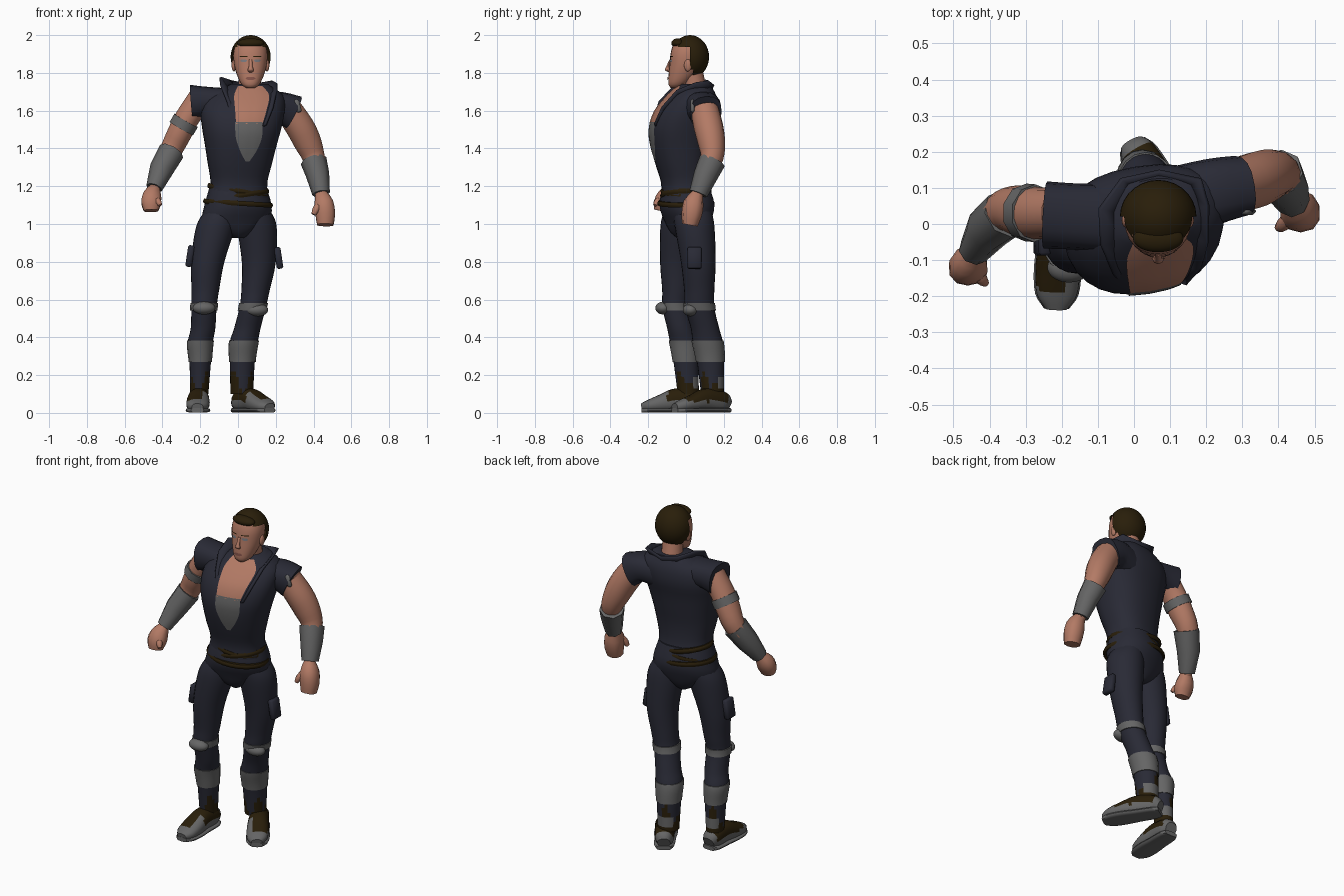
import bpy, bmesh, math
from mathutils import Vector
from mathutils.bvhtree import BVHTree

cube = bpy.data.objects.get("Cube")
if cube:
    bpy.data.objects.remove(cube)


def material(name, *rgb):
    m = bpy.data.materials.new(name)
    m.use_nodes = True
    m.diffuse_color = (*rgb, 1)
    m.node_tree.nodes["Principled BSDF"].inputs["Base Color"].default_value = (*rgb, 1)
    return m


NAVY = material("navy cloth", .022, .023, .036)
SKIN = material("skin", .45, .195, .13)
GREY = material("grey leather", .13, .13, .13)
BROWN = material("dark brown", .022, .013, .003)
LIP = material("lips", .24, .09, .07)
EYE = material("eye", .2, .2, .22)


def finish(name, bm, mats, smooth=True, rule=None):
    bmesh.ops.recalc_face_normals(bm, faces=bm.faces)
    for f in bm.faces:
        f.smooth = smooth
        if rule:
            f.material_index = rule(f.calc_center_median())
    me = bpy.data.meshes.new(name)
    bm.to_mesh(me)
    bm.free()
    me.set_sharp_from_angle(angle=math.radians(50))
    for m in mats:
        me.materials.append(m)
    ob = bpy.data.objects.new(name, me)
    bpy.context.collection.objects.link(ob)
    return ob


def refine(rings, steps):
    """Catmull-Rom interpolation between cross-sections."""
    r = [Vector(q) for q in rings]
    r = [r[0] * 2 - r[1]] + r + [r[-1] * 2 - r[-2]]
    out = []
    for a, b, c, d in zip(r, r[1:], r[2:], r[3:]):
        for i in range(steps):
            t = i / steps
            out.append(b + ((c - a) * t + (a * 2 - b * 5 + c * 4 - d) * t**2
                            + (b * 3 - a - c * 3 + d) * t**3) / 2)
    return out + [r[-2]]


def tube(name, rings, *mats, ref=(1, 0, 0), flat=False, sides=16, steps=3,
         power=1, smooth=True, rule=None):
    """Skin elliptical cross-sections (x, y, z, half width, half depth)."""
    rings = refine(rings, steps)
    bm = bmesh.new()
    loops = []
    for i, q in enumerate(rings):
        before, after = rings[max(i - 1, 0)], rings[min(i + 1, len(rings) - 1)]
        t = Vector((0, 0, 1)) if flat else Vector((after - before)[:3]).normalized()
        u = Vector(ref)
        u = (u - t * u.dot(t)).normalized()
        v = t.cross(u)
        loop = []
        for k in range(sides):
            a = math.tau * k / sides
            c, s = (math.copysign(abs(w)**power, w) for w in (math.cos(a), math.sin(a)))
            loop.append(bm.verts.new(Vector(q[:3]) + u * c * q[3] + v * s * q[4]))
        loops.append(loop)
    for a, b in zip(loops, loops[1:]):
        for k in range(sides):
            j = (k + 1) % sides
            bm.faces.new((a[k], a[j], b[j], b[k]))
    bm.faces.new(loops[0])
    bm.faces.new(loops[-1])
    return finish(name, bm, mats, smooth, rule)


def blob(name, mat, centre, size, bare=None):
    """Ellipsoid, optionally without the faces for which bare(centre) holds."""
    bm = bmesh.new()
    bmesh.ops.create_uvsphere(bm, u_segments=28, v_segments=20, radius=1)
    bmesh.ops.scale(bm, vec=size, verts=bm.verts)
    bmesh.ops.translate(bm, vec=centre, verts=bm.verts)
    if bare:
        gone = [f for f in bm.faces if bare(f.calc_center_median())]
        bmesh.ops.delete(bm, geom=gone, context='FACES')
    return finish(name, bm, [mat])


def box(name, mat, centre, size, tilt=0):
    bm = bmesh.new()
    bmesh.ops.create_cube(bm, size=1)
    bmesh.ops.scale(bm, vec=size, verts=bm.verts)
    bmesh.ops.bevel(bm, geom=bm.edges[:], offset=.008, segments=1, affect='EDGES')
    ob = finish(name, bm, [mat], smooth=False)
    ob.location = centre
    ob.rotation_euler.y = tilt
    return ob


def sheet(bm, rows):
    grid = [[bm.verts.new(p) for p in row] for row in rows]
    for a, b in zip(grid, grid[1:]):
        for k in range(len(a) - 1):
            bm.faces.new((a[k], a[k + 1], b[k + 1], b[k]))


def drape(name, target, mat, rows, lift=.004):
    """Thin patch laid on the front of a part; rows are (z, left x, right x)."""
    me = target.data
    tree = BVHTree.FromPolygons([v.co for v in me.vertices], [p.vertices for p in me.polygons])
    out = []
    for z, x0, x1 in refine(rows, 4):
        row = []
        for k in range(9):
            x = x0 + (x1 - x0) * k / 8
            hit = tree.ray_cast(Vector((x, -1, z)), Vector((0, 1, 0)))[0]
            row.append((x, (hit.y if hit else 0) - lift, z))
        out.append(row)
    bm = bmesh.new()
    sheet(bm, out)
    return finish(name, bm, [mat])


def band(name, mat, rings, low, high, grow):
    """Cuff that follows a limb between two heights."""
    part = [q for q in refine(rings, 12) if low <= q[2] <= high]
    tube(name, [(*q[:3], q[3] + grow, q[4] + grow) for q in part], mat, flat=True, steps=1)


# Torso and hips
torso = tube("vest", [(0, 0, 1.14, .16, .13), (.005, -.01, 1.22, .15, .12),
                      (.01, -.025, 1.32, .17, .135), (.015, -.03, 1.42, .19, .155),
                      (.02, -.025, 1.51, .21, .165), (.025, 0, 1.6, .222, .16),
                      (.04, .03, 1.68, .2, .125), (.06, .045, 1.74, .1, .08)],
             NAVY, flat=True, ref=(1, .16, 0), sides=28, power=.85)
tube("trouser_seat", [(0, 0, 1.2, .15, .12), (0, .005, 1.1, .178, .14),
                      (-.01, .008, 1.02, .18, .115), (-.01, .008, .96, .1, .09), (-.005, .01, .925, .03, .06)],
     NAVY, flat=True, ref=(1, .3, 0), sides=24, power=.9)
drape("bare_chest", torso, SKIN, [(1.73, .0, .13), (1.68, -.02, .165), (1.6, -.015, .15), (1.53, -.01, .13)])
drape("chest_panel", torso, GREY, [(1.54, -.015, .13), (1.46, -.012, .127), (1.39, .01, .1), (1.33, .04, .06)])

# Standing collar with open lapels: (inner edge, outer edge)
bm = bmesh.new()
sheet(bm, [((-.01, -.17, 1.52), (-.025, -.18, 1.53)), ((-.02, -.13, 1.62), (-.05, -.145, 1.65)),
           ((-.03, -.05, 1.69), (-.085, -.06, 1.74)), ((-.03, .03, 1.7), (-.09, .04, 1.78)),
           ((.0, .1, 1.7), (-.03, .12, 1.76)), ((.06, .12, 1.7), (.07, .14, 1.74)),
           ((.14, .1, 1.7), (.18, .12, 1.76)), ((.16, .04, 1.7), (.2, .05, 1.75)),
           ((.16, -.04, 1.68), (.2, -.05, 1.71)), ((.15, -.12, 1.6), (.18, -.13, 1.62)),
           ((.13, -.165, 1.52), (.145, -.17, 1.53))])
collar = finish("collar", bm, [NAVY])
collar.modifiers.new("thickness", 'SOLIDIFY').thickness = .012

# Wrapped belt
for name, slope, z, rx, ry in (("upper_belt", -.12, 1.175, .16, .13),
                               ("middle_belt", .1, 1.15, .162, .132),
                               ("lower_belt", -.04, 1.11, .18, .147)):
    tube(name, [(slope * .02, 0, z - .013, rx, ry), (0, 0, z, rx + .005, ry + .005),
                (-slope * .02, 0, z + .013, rx, ry)], BROWN, sides=24)

# Head
head = tube("head", [(.066, -.055, 1.72, .022, .025), (.066, -.045, 1.74, .048, .048),
                     (.066, -.018, 1.79, .072, .074), (.066, .002, 1.85, .088, .088),
                     (.066, .008, 1.91, .09, .088), (.066, .015, 1.96, .072, .075),
                     (.066, .02, 1.985, .03, .03)], SKIN, flat=True, sides=24, power=.92)
tube("neck", [(.055, .06, 1.64, .08, .07), (.06, .05, 1.71, .062, .06), (.066, .03, 1.81, .058, .058)], SKIN)
blob("hair", BROWN, (.067, .021, 1.885), (.106, .101, .115),
     lambda p: p.z < 1.77 or p.y < .015 and p.z < 1.93 or p.z < 1.84 and p.y < .03)
blob("hair_fringe", BROWN, (.067, -.04, 1.957), (.07, .038, .026))
tube("nose", [(.067, -.083, 1.87, .008, .005), (.067, -.095, 1.835, .01, .009),
              (.067, -.098, 1.815, .016, .013), (.067, -.085, 1.803, .01, .008)], SKIN, flat=True, sides=8)
drape("lips", head, LIP, [(1.778, .05, .082), (1.771, .04, .093), (1.762, .052, .08)])
for side, label in ((-1, "right"), (1, "left")):
    x = .066 + side * .036
    drape(label + "_eye", head, EYE, [(1.872, x - .01, x + .01), (1.865, x - .018, x + .018),
                                      (1.857, x - .01, x + .01)])
    drape(label + "_brow", head, BROWN, [(1.889, x - .02, x + .02), (1.884, x - .022, x + .022)])
    blob(label + "_ear", SKIN, (.066 + side * .088, .01, 1.84), (.012, .02, .032))


# Arms: flared shoulder cap, bare arm, faceted bracer and fist
def arm(label, cap, path, bracer, fist, thumb):
    tube(label + "_shoulder_cap", cap, NAVY, ref=(0, 1, 0), sides=16, power=.8)
    tube(label + "_arm", path, SKIN, ref=(0, 1, 0), sides=14)
    tube(label + "_bracer", bracer, GREY, ref=(0, 1, 0), sides=8, steps=1, smooth=False)
    tube(label + "_fist", fist, SKIN, ref=(0, 1, 0), sides=10, steps=2, power=.85)
    tube(label + "_thumb", thumb, SKIN, ref=(0, 1, 0), sides=8)


arm("right",
    [(-.04, .015, 1.63, .1, .09), (-.15, .02, 1.65, .092, .075), (-.245, .025, 1.645, .093, .092)],
    [(-.2, .03, 1.66, .07, .07), (-.27, .03, 1.56, .072, .066), (-.31, .035, 1.48, .072, .066),
     (-.355, .037, 1.39, .06, .06), (-.41, -.02, 1.28, .048, .048), (-.445, -.08, 1.18, .028, .028)],
    [(-.352, .03, 1.385, .072, .07), (-.405, -.015, 1.29, .064, .064), (-.444, -.075, 1.19, .044, .044)],
    [(-.442, -.08, 1.19, .03, .03), (-.455, -.105, 1.15, .046, .05),
     (-.46, -.125, 1.11, .046, .054), (-.46, -.135, 1.07, .035, .04)],
    [(-.45, -.11, 1.15, .016, .016), (-.425, -.15, 1.12, .018, .018), (-.41, -.165, 1.1, .01, .01)])
arm("left",
    [(.12, .06, 1.61, .1, .09), (.22, .09, 1.62, .092, .08), (.292, .105, 1.59, .085, .095)],
    [(.27, .1, 1.6, .075, .075), (.33, .12, 1.51, .078, .078), (.37, .135, 1.43, .072, .074),
     (.402, .138, 1.35, .06, .06), (.425, .1, 1.26, .048, .048), (.44, .06, 1.15, .03, .03)],
    [(.4, .14, 1.335, .072, .07), (.422, .105, 1.26, .065, .062), (.44, .065, 1.16, .05, .047)],
    [(.44, .06, 1.16, .032, .032), (.455, .04, 1.11, .054, .052),
     (.462, .03, 1.05, .054, .054), (.462, .02, .995, .042, .045)],
    [(.44, .03, 1.12, .018, .018), (.415, .0, 1.08, .02, .02), (.4, -.01, 1.05, .012, .012)])
tube("arm_band", [(-.275, .03, 1.548, .08, .075), (-.3, .032, 1.505, .08, .075)], GREY,
     ref=(0, 1, 0), sides=10, steps=1, smooth=False)
box("shoulder_strap", GREY, (.315, .035, 1.625), (.03, .02, .07), -.3)


# Legs, with worn brown and grey leather around the ankles
def leg(label, rings, heel, toe, pad, pocket, side):
    hx, hy = rings[-1][:2]

    def worn(p):
        if p.y > hy + .025 and abs(p.z - .16) < .03:
            return 2
        height = .17 + .06 * math.sin(p.x * 60 + p.y * 40) + (.04 if p.y > hy else 0)
        return 1 if p.z < height else 0

    tube(label + "_leg", rings, NAVY, BROWN, GREY, flat=True, sides=24, steps=6, rule=worn)
    band(label + "_shin_cuff", GREY, rings, .268, .39, .005)
    band(label + "_knee_band", GREY, rings, .535, .585, .006)
    blob(label + "_knee_pad", GREY, pad, (.06, .042, .034))
    box(label + "_pocket", NAVY, pocket, (.035, .075, .115), side * -.15)
    heel, toe = Vector(heel), Vector(toe)
    shape = [(0, .045, .036, .034), (.12, .06, .052, .056), (.4, .068, .056, .062),
             (.65, .052, .062, .047), (.87, .038, .056, .032), (1, .03, .03, .02)]
    span = [(*heel.lerp(toe, t), z, w, h) for t, z, w, h in shape]

    def shoe_rule(p):
        along = (p.xy - heel).dot(toe - heel) / (toe - heel).length_squared
        outer = (p.x - heel.lerp(toe, along).x) * side > -.02
        return 1 if p.z > .06 and .06 < along < (.85 if outer else .55) else 0

    tube(label + "_shoe", span, GREY, BROWN, sides=20, steps=5, power=.85, rule=shoe_rule)
    sole = [(*q[:2], .014, q[3] + .004, .013) for q in span]
    tube(label + "_sole", sole, GREY, sides=12, power=.6)


leg("right",
    [(-.085, -.01, 1.09, .075, .1), (-.117, -.03, .99, .103, .105), (-.16, -.045, .8, .088, .092),
     (-.173, -.05, .65, .073, .076), (-.18, -.055, .56, .067, .07), (-.185, -.03, .45, .065, .07),
     (-.2, -.01, .37, .066, .074), (-.2, .0, .27, .057, .066), (-.205, .012, .1, .048, .056)],
    (-.205, .075), (-.215, -.235), (-.18, -.12, .555), (-.254, -.05, .83), -1)
leg("left",
    [(.08, .03, 1.09, .08, .1), (.1, .045, .99, .104, .105), (.11, .065, .8, .09, .092),
     (.093, .07, .65, .075, .08), (.078, .072, .56, .07, .078), (.05, .1, .45, .07, .075),
     (.03, .116, .37, .074, .08), (.023, .13, .27, .066, .072), (.02, .14, .1, .06, .06)],
    (-.005, .22), (.168, -.06), (.1, .025, .545), (.215, .045, .82), 1)
